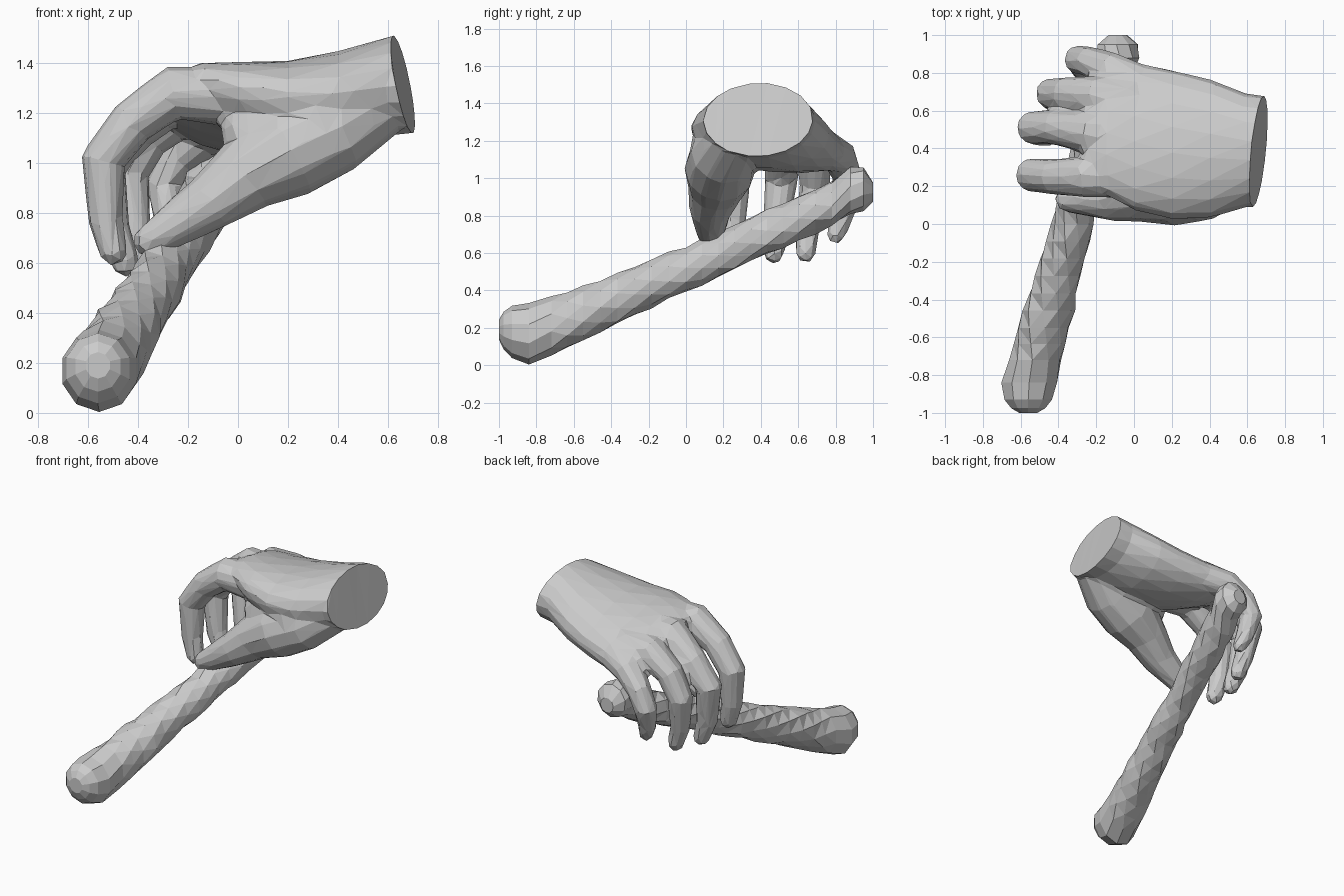
import bpy, bmesh, math, random
from mathutils import Vector

if "Cube" in bpy.data.objects:
    bpy.data.objects.remove(bpy.data.objects["Cube"])

random.seed(4)


def new_object(name, bm):
    bmesh.ops.recalc_face_normals(bm, faces=bm.faces[:])
    me = bpy.data.meshes.new(name)
    bm.to_mesh(me)
    bm.free()
    ob = bpy.data.objects.new(name, me)
    bpy.context.collection.objects.link(ob)
    return ob


def loft(bm, rings):
    """Skin a list of point rings and close both ends."""
    loops = [[bm.verts.new(p) for p in r] for r in rings]
    n = len(loops[0])
    part = []
    for a, b in zip(loops, loops[1:]):
        for i in range(n):
            j = (i + 1) % n
            part.append(bm.faces.new((a[i], a[j], b[j], b[i])))
    part.append(bm.faces.new(loops[0][::-1]))
    part.append(bm.faces.new(loops[-1]))
    bmesh.ops.recalc_face_normals(bm, faces=part)
    return part


def tube(bm, path, radii, n=12):
    """Tapered tube along a path, with a rounded tip."""
    c = [Vector(p) for p in path]
    r = list(radii)
    d = (c[-1] - c[-2]).normalized()
    end, er = c[-1].copy(), r[-1]
    c += [end + d * er * 0.6, end + d * er * 0.95]
    r += [er * 0.8, er * 0.35]
    rings = []
    for i, p in enumerate(c):
        t = (c[min(i + 1, len(c) - 1)] - c[max(i - 1, 0)]).normalized()
        u = (Vector((0, 1, 0)) - t * t.y).normalized()
        v = t.cross(u)
        rings.append([p + (u * math.cos(a) + v * math.sin(a)) * r[i]
                      for a in (2 * math.pi * k / n for k in range(n))])
    loft(bm, rings)


bm = bmesh.new()

# palm and wrist: x, centre y, centre z, half width, half height, tilt
palm = [(.78, .38, 1.33, .29, .205, 0), (.6, .39, 1.305, .30, .20, 0),
        (.4, .40, 1.25, .37, .195, -4), (.2, .42, 1.22, .40, .182, -8),
        (0, .465, 1.215, .405, .165, -14), (-.15, .50, 1.235, .36, .135, -17),
        (-.27, .47, 1.24, .27, .08, -14)]
rings = []
for x, y, z, hy, hz, tilt in palm:
    t = math.radians(tilt)
    ring = []
    for k in range(18):
        a = 2 * math.pi * k / 18
        u, v = hy * math.cos(a), hz * math.sin(a)
        ring.append((x, y + u * math.cos(t) - v * math.sin(t),
                     z + u * math.sin(t) + v * math.cos(t)))
    rings.append(ring)
loft(bm, rings)

# thumb and the web behind it
tube(bm, [(.58, .27, 1.25), (.38, .20, 1.13), (.2, .18, 1.045), (.03, .16, .95),
          (-.12, .13, .835), (-.35, .13, .69)], [.14, .18, .19, .15, .115, .07])
tube(bm, [(.5, .28, 1.25), (.3, .20, 1.17), (.05, .20, 1.13)], [.15, .18, .12])

# index, middle, ring and little finger: all share one taper
taper = [1.09, 1, .86, .82, .64, .53]
fingers = [
    (.11, [(0, .26, 1.26), (-.26, .25, 1.28), (-.42, .25, 1.165), (-.54, .26, 1.01),
           (-.53, .25, .77), (-.50, .24, .645)]),
    (.108, [(0, .47, 1.24), (-.24, .48, 1.27), (-.41, .51, 1.14), (-.535, .51, .99),
            (-.50, .48, .73), (-.45, .47, .60)]),
    (.102, [(0, .66, 1.21), (-.21, .68, 1.21), (-.36, .69, 1.10), (-.44, .69, .95),
            (-.41, .65, .72), (-.37, .64, .60)]),
    (.094, [(.02, .75, 1.15), (-.13, .82, 1.115), (-.24, .86, 1.02), (-.295, .87, .91),
            (-.275, .82, .76), (-.25, .80, .695)]),
]
for base, path in fingers:
    tube(bm, path, [base * s for s in taper])

# fuse the hand into a single skin and soften the joins
raw = new_object("hand_raw", bm)
m = raw.modifiers.new("fuse", 'REMESH')
m.mode = 'VOXEL'
m.voxel_size = 0.016
m = raw.modifiers.new("soften", 'SMOOTH')
m.factor = 0.5
m.iterations = 8
dg = bpy.context.evaluated_depsgraph_get()
me = bpy.data.meshes.new_from_object(raw.evaluated_get(dg))
bpy.data.objects.remove(raw)

# cut the wrist off flat, then reduce to low-poly facets
bm = bmesh.new()
bm.from_mesh(me)
bmesh.ops.bisect_plane(bm, geom=bm.verts[:] + bm.edges[:] + bm.faces[:],
                       plane_co=(.66, .39, 1.31), plane_no=(1, -.1, .2), clear_outer=True)
bmesh.ops.holes_fill(bm, edges=[e for e in bm.edges if e.is_boundary], sides=0)
bmesh.ops.triangulate(bm, faces=[f for f in bm.faces if len(f.verts) > 4])
for f in bm.faces:
    f.smooth = False
hand = new_object("hand", bm)
m = hand.modifiers.new("facets", 'DECIMATE')
m.ratio = min(1.0, 1200 / (2 * len(hand.data.polygons)))

# club: y, centre x, centre z, radius
club = [(-1, -.56, .19, .05), (-.975, -.56, .185, .095), (-.93, -.56, .178, .132),
        (-.84, -.555, .168, .155), (-.72, -.525, .215, .15), (-.55, -.475, .28, .138),
        (0, -.33, .515, .115), (.78, -.125, .865, .114), (.88, -.09, .935, .12),
        (.95, -.085, .94, .11), (1, -.085, .925, .05)]
stations = []
for a, b in zip(club, club[1:]):
    steps = max(1, round((b[0] - a[0]) / 0.09))
    for s in range(steps):
        stations.append([p + (q - p) * s / steps for p, q in zip(a, b)])
stations.append(list(club[-1]))
rings = []
for y, x, z, r in stations:
    ring = []
    shaft = abs(y) < 0.75
    for k in range(10):
        # carved spiral: the ring turns along the shaft, with a rough surface
        a = 2 * math.pi * (k + .5) / 10 + (max(y, -.75) + .75) * 3
        rr = r * (random.uniform(.92, 1.06) if shaft else 1)
        ring.append((x + rr * math.cos(a), y, z + 1.06 * rr * math.sin(a)))
    rings.append(ring)
bm = bmesh.new()
faces = loft(bm, rings)
bmesh.ops.triangulate(bm, faces=[f for f in faces if abs(f.calc_center_median().y) < .75])
new_object("club", bm)
